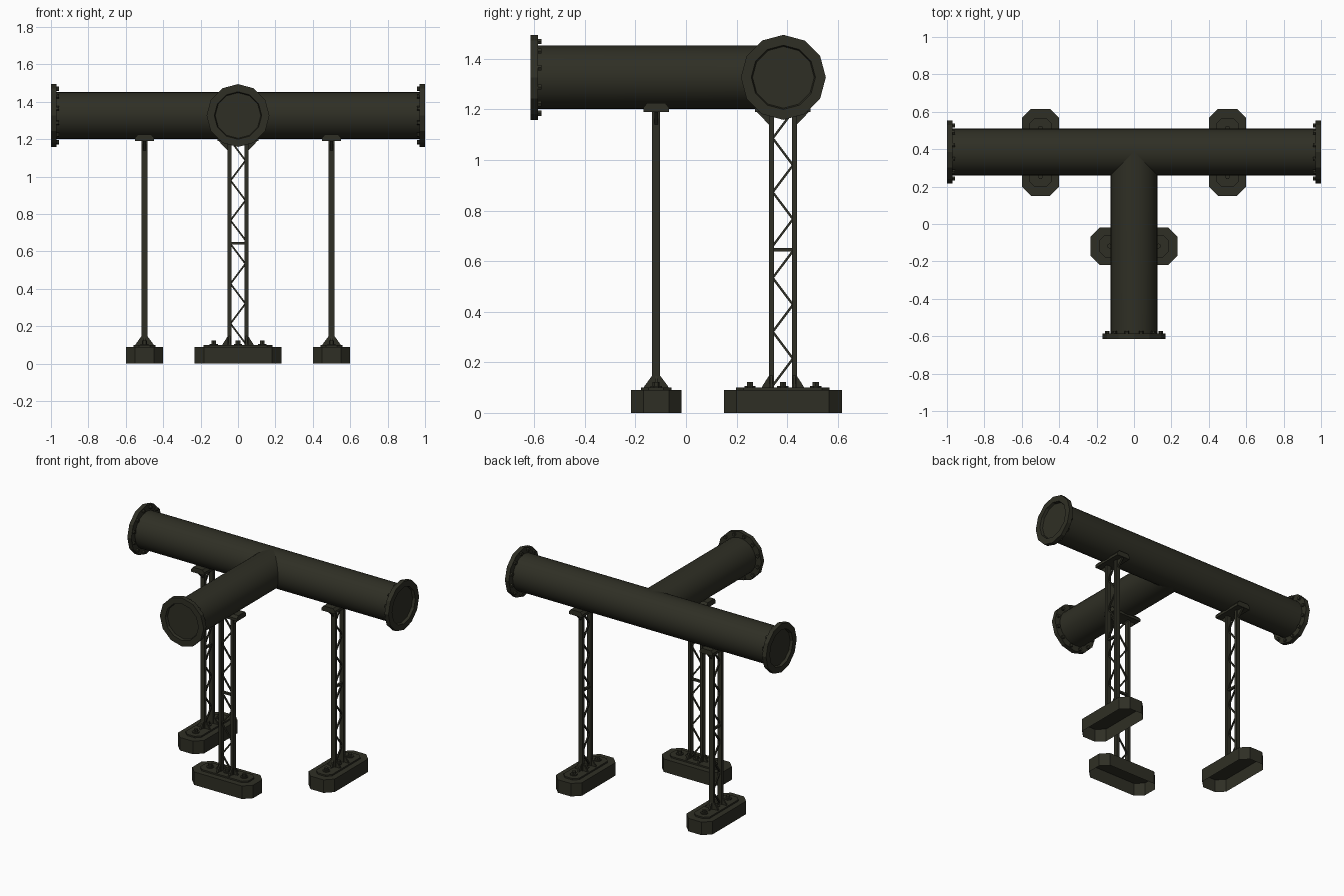
import bpy, bmesh, math
from mathutils import Matrix, Vector

if "Cube" in bpy.data.objects:
    bpy.data.objects.remove(bpy.data.objects["Cube"])

mat = bpy.data.materials.new("dark_olive_metal")
mat.diffuse_color = (0.028, 0.028, 0.018, 1)
mat.use_nodes = True
mat.node_tree.nodes["Principled BSDF"].inputs["Base Color"].default_value = mat.diffuse_color

PY, PZ, R = 0.385, 1.327, 0.125      # main pipe axis and pipe radius


def finish(bm, name, M=Matrix(), smooth=False, fix=True):
    if fix:
        bmesh.ops.recalc_face_normals(bm, faces=bm.faces)
    bm.transform(M)
    me = bpy.data.meshes.new(name)
    bm.to_mesh(me)
    bm.free()
    me.materials.append(mat)
    ob = bpy.data.objects.new(name, me)
    bpy.context.collection.objects.link(ob)
    if smooth:
        for p in me.polygons:
            p.use_smooth = True
    return ob


def prism(bm, pts, depth, M=Matrix(), bottom=True):
    """Extrude an xy outline upward along z by depth."""
    lo = [bm.verts.new(M @ Vector((x, y, 0))) for x, y in pts]
    hi = [bm.verts.new(M @ Vector((x, y, depth))) for x, y in pts]
    n = len(pts)
    for i in range(n):
        j = (i + 1) % n
        bm.faces.new((lo[i], lo[j], hi[j], hi[i]))
    bm.faces.new(hi)
    if bottom:
        bm.faces.new(lo[::-1])


def ngon(n, r, cx=0, cy=0, rot=0):
    return [(cx + r * math.cos(rot + 2 * math.pi * i / n),
             cy + r * math.sin(rot + 2 * math.pi * i / n)) for i in range(n)]


def octagon(hx, hy, c):
    return [(hx, -hy + c), (hx, hy - c), (hx - c, hy), (-hx + c, hy),
            (-hx, hy - c), (-hx, -hy + c), (-hx + c, -hy), (hx - c, -hy)]


def box(bm, c, s):
    bmesh.ops.create_cube(bm, size=1, matrix=Matrix.Translation(c) @ Matrix.Diagonal((*s, 1)))


def plate_yz(bm, pts, t, x=0):
    """Plate with a (y, z) outline and thickness t along x."""
    M = Matrix(((0, 0, 1, x - t / 2), (1, 0, 0, 0), (0, 1, 0, 0), (0, 0, 0, 1)))
    prism(bm, pts, t, M)


def plate_xz(bm, pts, t, y=0):
    """Plate with an (x, z) outline and thickness t along y."""
    M = Matrix(((1, 0, 0, 0), (0, 0, -1, y + t / 2), (0, 1, 0, 0), (0, 0, 0, 1)))
    prism(bm, pts, t, M)


# Pipes: open tubes, branch end mitred onto the main pipe
def pipe(name, start, end):
    bm = bmesh.new()
    n = 32
    a = [bm.verts.new(start(x, z)) for x, z in ngon(n, R)]
    b = [bm.verts.new(end(x, z)) for x, z in ngon(n, R)]
    for i in range(n):
        j = (i + 1) % n
        bm.faces.new((a[i], a[j], b[j], b[i]))
    bm.normal_update()
    f = bm.faces[:][0]
    mid = (start(0, 0) + end(0, 0)) / 2
    d = (end(0, 0) - start(0, 0)).normalized()
    out = f.calc_center_median() - mid
    if f.normal.dot(out - d * out.dot(d)) < 0:
        bmesh.ops.reverse_faces(bm, faces=bm.faces[:])
    finish(bm, name, smooth=True, fix=False)


pipe("main_pipe", lambda u, v: Vector((-0.98, PY + u, PZ + v)),
     lambda u, v: Vector((0.98, PY + u, PZ + v)))
pipe("branch_pipe", lambda u, v: Vector((u, -0.595, PZ + v)),
     lambda u, v: Vector((u, PY - abs(u), PZ + v)))


# Flange: twelve-sided ring with a recessed cap; local +z points outward, end at z=0
def flange(name, M):
    bm = bmesh.new()
    prof = [(R - 0.005, -0.03), (0.168, -0.03), (0.168, 0), (0.127, 0), (0.122, -0.018)]
    rings = [[bm.verts.new((x, y, z)) for x, y in ngon(12, r)] for r, z in prof]
    for k in range(len(rings) - 1):
        for i in range(12):
            j = (i + 1) % 12
            bm.faces.new((rings[k][i], rings[k][j], rings[k + 1][j], rings[k + 1][i]))
    bm.faces.new(rings[-1])
    for x, y in ngon(12, 0.147, rot=math.pi / 12):
        prism(bm, ngon(6, 0.012, x, y), 0.014, Matrix.Translation((0, 0, -0.043)))
    finish(bm, name, M)


for s, nm in ((1, "right"), (-1, "left")):
    flange(nm + "_flange", Matrix.Translation((s, PY, PZ)) @ Matrix.Rotation(s * math.pi / 2, 4, 'Y'))
flange("front_flange", Matrix.Translation((0, -0.615, PZ)) @ Matrix.Rotation(math.pi / 2, 4, 'X'))


# Support: local y is the long direction of the footing
def support(nm, M):
    # concrete-style footing, open underneath
    bm = bmesh.new()
    prism(bm, octagon(0.1, 0.233, 0.05), 0.09, bottom=False)
    finish(bm, nm + "_footing", M)

    # base plate with anchor bolts
    bm = bmesh.new()
    prism(bm, octagon(0.06, 0.185, 0.03), 0.012, Matrix.Translation((0, 0, 0.088)))
    for y in (-0.13, 0, 0.13):
        prism(bm, ngon(8, 0.024, 0, y, math.pi / 8), 0.006, Matrix.Translation((0, 0, 0.1)))
        prism(bm, ngon(6, 0.014, 0, y), 0.018, Matrix.Translation((0, 0, 0.105)))
    finish(bm, nm + "_base_plate", M)

    # two posts with gussets at the foot and head
    bm = bmesh.new()
    for s in (-1, 1):
        y = s * 0.0455
        box(bm, (0, y, 0.645), (0.032, 0.02, 1.1))
        plate_yz(bm, [(s * 0.05, 0.098), (s * 0.085, 0.098), (s * 0.08, 0.108), (s * 0.055, 0.147),
                      (s * 0.05, 0.147)], 0.01)
        plate_yz(bm, [(s * 0.05, 1.192), (s * 0.105, 1.192), (s * 0.055, 1.14), (s * 0.05, 1.14)], 0.014)
        plate_xz(bm, [(-0.05, 0.098), (0.05, 0.098), (0.045, 0.108), (0.016, 0.147),
                      (-0.016, 0.147), (-0.045, 0.108)], 0.01, y)
    finish(bm, nm + "_posts", M)

    # zigzag lattice, two runs split by a crossbar
    bm = bmesh.new()
    box(bm, (0, 0, 0.645), (0.016, 0.075, 0.014))
    for z0 in (0.108, 0.66):
        for i in range(5):
            s = -1 if i % 2 == 0 else 1
            a = Vector((0, s * 0.04, z0 + i * 0.1065))
            b = Vector((0, -s * 0.04, z0 + (i + 1) * 0.1065))
            rot = (b - a).to_track_quat('Z', 'X').to_matrix().to_4x4()
            bmesh.ops.create_cube(bm, size=1, matrix=Matrix.Translation((a + b) / 2) @ rot
                                  @ Matrix.Diagonal((0.009, 0.009, (b - a).length, 1)))
    finish(bm, nm + "_lattice", M)

    # saddle under the pipe
    bm = bmesh.new()
    plate_xz(bm, [(-0.05, 1.19), (0.05, 1.19), (0.05, 1.208), (0.036, 1.225),
                  (-0.036, 1.225), (-0.05, 1.208)], 0.22)
    finish(bm, nm + "_saddle", M)


support("left_support", Matrix.Translation((-0.5, 0.383, 0)))
support("right_support", Matrix.Translation((0.5, 0.383, 0)))
support("front_support", Matrix.Translation((0, -0.118, 0)) @ Matrix.Rotation(math.pi / 2, 4, 'Z'))
